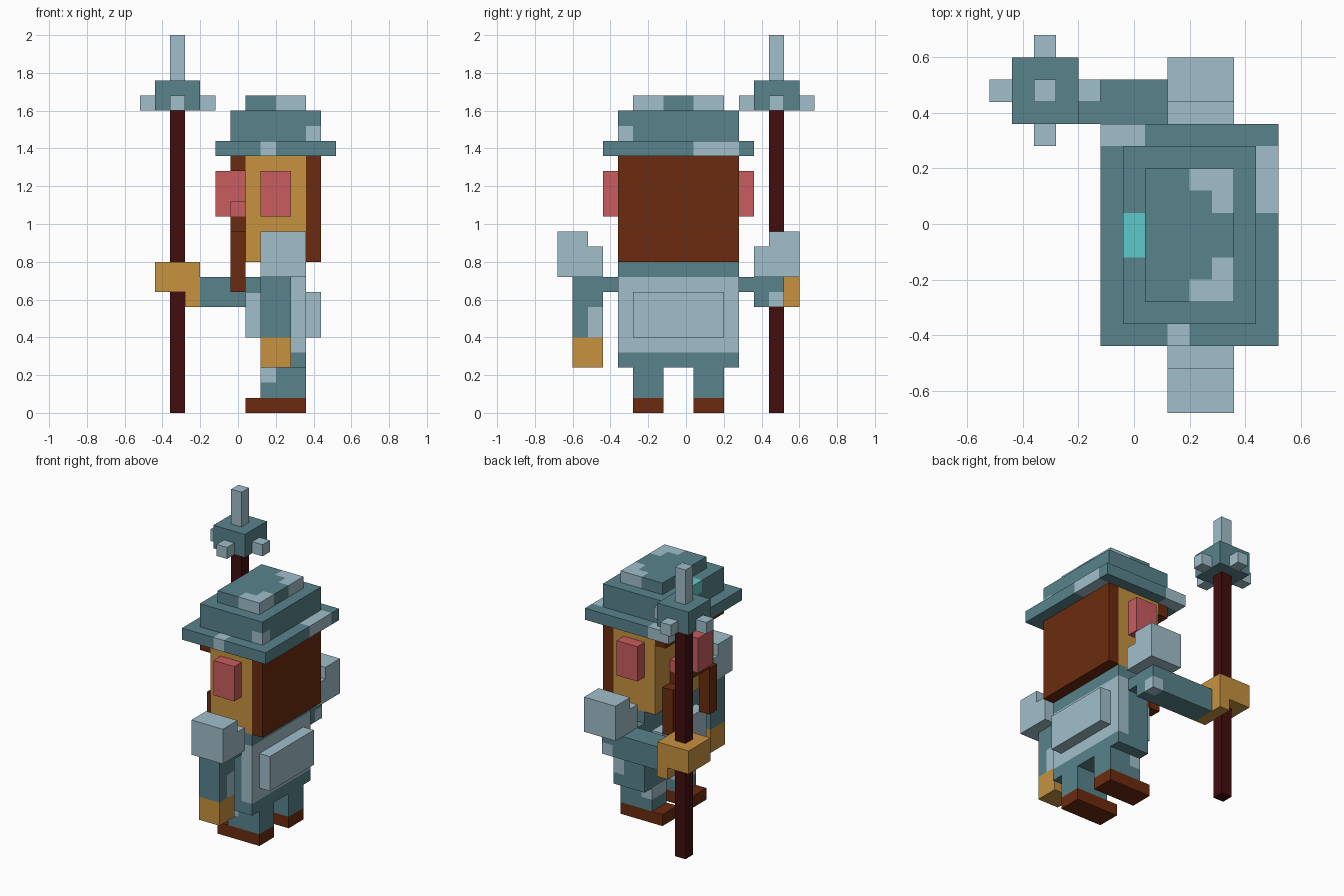
import bpy, bmesh
from mathutils import Vector

MID = -0.04  # symmetry plane of the figure, in y


def linear(c):
    return c / 12.92 if c <= 0.04045 else ((c + 0.055) / 1.055) ** 2.4


MATS = {}
for name, rgb in {
    "teal cloth": (88, 131, 140), "pale steel": (160, 191, 202),
    "skin": (199, 146, 64), "brown hair": (107, 43, 15),
    "dark wood": (66, 13, 15), "pink": (201, 92, 95), "cyan gem": (92, 202, 200),
}.items():
    m = bpy.data.materials.new(name)
    m.diffuse_color = (*[linear(c / 255) for c in rgb], 1)
    MATS[name] = m


def flip(b):
    """Mirror a box (x0, x1, y0, y1, z0, z1) to the other side of the figure."""
    return (b[0], b[1], 2 * MID - b[3], 2 * MID - b[2], b[4], b[5])


def part(name, boxes, color, paint=()):
    """Boxes joined to one object; paint = [(region, color)] recolours blocks of it."""
    bm = bmesh.new()
    for b in boxes:
        vs = bmesh.ops.create_cube(bm, size=1)["verts"]
        for v in vs:
            v.co = Vector([b[2 * i] if v.co[i] < 0 else b[2 * i + 1] for i in range(3)])
    # cut the faces along the borders of the painted regions
    for region, _ in paint:
        for i, d in enumerate(region):
            no = Vector((0, 0, 0))
            no[i // 2] = 1
            bmesh.ops.bisect_plane(bm, geom=bm.verts[:] + bm.edges[:] + bm.faces[:],
                                   dist=1e-5, plane_co=no * d, plane_no=no)
    bm.normal_update()
    names = [color] + [c for _, c in paint]
    for f in bm.faces:
        p = f.calc_center_median() - f.normal * 0.01
        for k, (r, _) in enumerate(paint):
            if all(r[2 * i] < p[i] < r[2 * i + 1] for i in range(3)):
                f.material_index = k + 1
    me = bpy.data.meshes.new(name)
    bm.to_mesh(me)
    bm.free()
    for n in names:
        me.materials.append(MATS[n])
    ob = bpy.data.objects.new(name, me)
    bpy.context.collection.objects.link(ob)
    return ob


T, L, S, B, W, P, C = MATS.keys()

# Legs and boots
for side, fn in (("right", flip), ("left", lambda b: b)):
    part(side + "_boot", [fn((0.04, 0.36, 0.04, 0.20, 0, 0.08))], B)
    part(side + "_leg", [fn((0.12, 0.36, 0.04, 0.20, 0.08, 0.24))], T,
         [(fn((0.12, 0.20, 0.04, 0.20, 0.16, 0.24)), L)])

# Torso with pale back, belly plate and back pack
part("torso", [(0.12, 0.36, -0.36, 0.28, 0.24, 0.80)], T,
     [((0.28, 0.36, -0.36, 0.28, 0.32, 0.72), L)])
part("belly_plate", [(0.04, 0.12, -0.28, 0.20, 0.40, 0.64)], L)
part("back_pack", [(0.36, 0.44, -0.28, 0.20, 0.40, 0.64)], L)

# Stepped shoulder guards
shoulder = [(0.12, 0.36, 0.44, 0.60, 0.72, 0.96), (0.12, 0.36, 0.36, 0.44, 0.72, 0.88)]
part("left_shoulder", shoulder, L)
part("right_shoulder", [flip(b) for b in shoulder], L)

# Hanging arm
part("right_arm", [(0.12, 0.28, -0.60, -0.44, 0.40, 0.72),
                   (0.12, 0.28, -0.44, -0.36, 0.64, 0.72)], T,
     [((0.20, 0.28, -0.52, -0.44, 0.40, 0.56), L)])
part("right_hand", [(0.12, 0.28, -0.60, -0.44, 0.24, 0.40)], S)

# Arm stretched forward to the staff
part("left_arm", [(-0.20, 0.28, 0.36, 0.52, 0.56, 0.72),
                  (0.12, 0.28, 0.28, 0.36, 0.64, 0.72)], T,
     [((0.20, 0.28, 0.44, 0.52, 0.56, 0.64), L)])
part("left_hand", [(-0.44, -0.20, 0.36, 0.60, 0.64, 0.80),
                   (-0.28, -0.20, 0.36, 0.60, 0.56, 0.64)], S)

# Head, hair and face
part("head", [(0.04, 0.36, -0.36, 0.28, 0.80, 1.36)], S)
part("back_hair", [(0.36, 0.44, -0.36, 0.28, 0.80, 1.36)], B)
brow = (-0.04, 0.04, 0.04, 0.28, 1.28, 1.36)
part("brows", [brow, flip(brow)], B)
droop = (-0.04, 0.04, 0.12, 0.20, 0.64, 0.96)
part("moustache", [(-0.04, 0.04, -0.20, 0.12, 0.96, 1.04),
                   droop, flip(droop)], B)
part("nose", [(-0.12, 0.04, -0.12, 0.04, 1.04, 1.28),
              (-0.04, 0.04, 0.04, 0.12, 1.04, 1.12),
              (-0.04, 0.04, -0.20, -0.12, 1.04, 1.12)], P)
ear = (0.12, 0.28, 0.28, 0.36, 1.04, 1.28)
part("left_ear", [ear], P)
part("right_ear", [flip(ear)], P)

# Hat with worn pale patches and a gem
part("hat_brim", [(-0.12, 0.52, -0.44, 0.36, 1.36, 1.44)], T,
     [((-0.12, 0.04, 0.28, 0.36, 1.36, 1.44), L),
      ((0.44, 0.52, 0.04, 0.28, 1.36, 1.44), L),
      ((0.12, 0.20, -0.44, -0.36, 1.36, 1.44), L)])
part("hat_crown", [(-0.04, 0.44, -0.36, 0.28, 1.44, 1.60)], T,
     [((0.36, 0.44, -0.36, -0.28, 1.44, 1.52), L),
      ((-0.04, 0.04, -0.12, 0.04, 1.52, 1.60), C)])
patch = [(0.20, 0.36, 0.12, 0.20, 1.60, 1.68), (0.28, 0.36, 0.04, 0.12, 1.60, 1.68)]
part("hat_top", [(0.04, 0.36, -0.28, 0.20, 1.60, 1.68)], T,
     [(b, L) for b in patch] + [(flip(b), L) for b in patch])

# Spiked staff
part("staff_shaft", [(-0.36, -0.28, 0.44, 0.52, 0, 1.60)], W)
part("staff_head", [(-0.44, -0.20, 0.36, 0.60, 1.60, 1.76)], T)
part("staff_tip", [(-0.36, -0.28, 0.44, 0.52, 1.76, 2.0)], L)
part("staff_spikes", [(-0.52, -0.44, 0.44, 0.52, 1.60, 1.68),
                      (-0.20, -0.12, 0.44, 0.52, 1.60, 1.68),
                      (-0.36, -0.28, 0.28, 0.36, 1.60, 1.68),
                      (-0.36, -0.28, 0.60, 0.68, 1.60, 1.68)], L)
